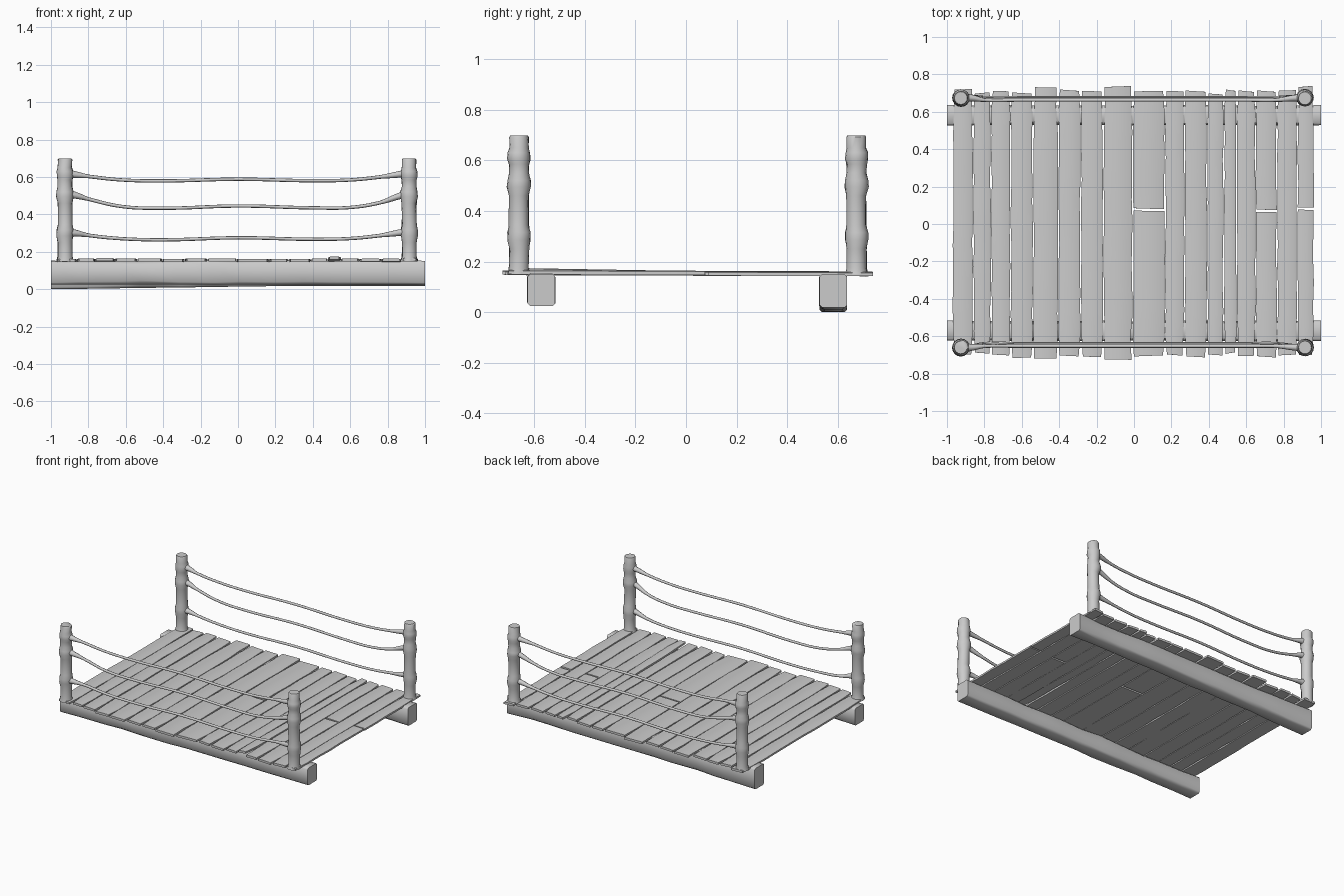
import bpy, math, random

if "Cube" in bpy.data.objects:
    bpy.data.objects.remove(bpy.data.objects["Cube"])

random.seed(4)


def add_mesh(name, verts, faces, angle=35):
    me = bpy.data.meshes.new(name)
    me.from_pydata(verts, [], faces)
    ob = bpy.data.objects.new(name, me)
    bpy.context.collection.objects.link(ob)
    bpy.ops.object.select_all(action='DESELECT')
    ob.select_set(True)
    bpy.context.view_layer.objects.active = ob
    bpy.ops.object.mode_set(mode='EDIT')
    bpy.ops.mesh.select_all(action='SELECT')
    bpy.ops.mesh.normals_make_consistent(inside=False)
    bpy.ops.object.mode_set(mode='OBJECT')
    bpy.ops.object.shade_smooth_by_angle(angle=math.radians(angle))
    return ob


def loft(name, rings, angle=35):
    """Skin equal-sized closed rings and cap both ends."""
    n = len(rings[0])
    verts = [p for r in rings for p in r]
    faces = [(i * n + k, i * n + (k + 1) % n, (i + 1) * n + (k + 1) % n, (i + 1) * n + k)
             for i in range(len(rings) - 1) for k in range(n)]
    faces += [tuple(range(n)), tuple(range(len(verts) - n, len(verts)))]
    return add_mesh(name, verts, faces, angle)


def jit(a):
    return random.uniform(-a, a)


# Support beams: rough-hewn timbers with worn edges
def beam(name, y0, y1, z_left, z_right):
    rings = []
    steps = 12
    for i in range(steps + 1):
        t = i / steps
        end = i in (0, steps)
        x = -1 + 2 * t + (0 if end else jit(0.03))
        z0 = z_left + (z_right - z_left) * min(1, t * 1.5)
        z1 = 0.151 + jit(0.003)
        c = 0.01 + (0 if end else random.uniform(0, 0.012))
        a, b = y0 + abs(jit(0.006)), y1 - abs(jit(0.006))
        rings.append([(x, a + c, z0), (x, b - c, z0), (x, b, z0 + c), (x, b, z1 - c),
                      (x, b - c, z1), (x, a + c, z1), (x, a, z1 - c), (x, a, z0 + c)])
    loft(name, rings, 50)


beam("front_beam", -0.628, -0.515, 0.025, 0.025)
beam("back_beam", 0.525, 0.637, 0.0, 0.018)


# Deck planks: uneven widths, ends and edges
def plank(name, x0, x1, y0, y1, lift=0.0):
    rings = []
    steps = max(3, round((y1 - y0) / 0.12))
    top = 0.162 + jit(0.002)
    for i in range(steps + 1):
        t = i / steps
        y = y0 + (y1 - y0) * t
        inset = 0.006 if abs(y) > 0.6 else 0.0
        a, b = x0 + inset + jit(0.003), x1 - inset + jit(0.003)
        z = top + lift * max(0, 1 - 2 * t) - 0.003 * y
        s = jit(0.004) if i in (0, steps) else 0
        rings.append([(a, y + s, z - 0.016), (b, y - s, z - 0.016), (b, y - s, z - 0.003),
                      (b - 0.006, y - s, z), (a + 0.006, y + s, z), (a, y + s, z - 0.003)])
    loft(name, rings)


edges = [-0.97, -0.86, -0.765, -0.66, -0.54, -0.405, -0.285, -0.165, -0.007,
         0.165, 0.27, 0.39, 0.48, 0.55, 0.65, 0.765, 0.873, 0.963]
backs = [0.72, 0.70, 0.71, 0.70, 0.73, 0.715, 0.71, 0.735, 0.71,
         0.71, 0.71, 0.695, 0.715, 0.71, 0.71, 0.715, 0.735]
fronts = [-0.695, -0.69, -0.70, -0.715, -0.72, -0.705, -0.71, -0.725, -0.705,
          -0.70, -0.71, -0.70, -0.69, -0.705, -0.71, -0.70, -0.70]
broken = {8: 0.076, 14: 0.07, 16: 0.082}
for i, (yf, yb) in enumerate(zip(fronts, backs)):
    x0, x1 = edges[i] + 0.003, edges[i + 1] - 0.003
    if i in broken:
        plank(f"plank_{i + 1}_front", x0, x1, yf, broken[i] - 0.006)
        plank(f"plank_{i + 1}_back", x0, x1, broken[i] + 0.006, yb)
    else:
        plank(f"plank_{i + 1}", x0, x1, yf, yb, 0.01 if i == 12 else 0)


# Posts: round, swollen where the ropes are tied
def post(name, x, y):
    profile = [(0.148, 0.046), (0.175, 0.039), (0.25, 0.039), (0.285, 0.045), (0.315, 0.045),
               (0.345, 0.039), (0.46, 0.039), (0.495, 0.047), (0.52, 0.046), (0.55, 0.039),
               (0.585, 0.04), (0.605, 0.045), (0.63, 0.044), (0.65, 0.038), (0.692, 0.038), (0.699, 0.034)]
    n = 16
    rings = []
    for z, r in profile:
        dx, dy = jit(0.002), jit(0.002)
        rings.append([(x + dx + r * math.cos(2 * math.pi * k / n),
                       y + dy + r * math.sin(2 * math.pi * k / n), z) for k in range(n)])
    loft(name, rings, 45)


# Ropes: sagging near the posts, thick at the ties
rope_x = [-0.91, -0.87, -0.8, -0.62, -0.4, 0.0, 0.4, 0.6, 0.76, 0.87, 0.905]
rope_r = [3.0, 2.0, 1.1, 1, 1, 1, 1, 1, 1.1, 2.0, 3.0]
rope_z = {"top": [0.616, 0.612, 0.603, 0.584, 0.579, 0.588, 0.58, 0.584, 0.6, 0.615, 0.62],
          "middle": [0.508, 0.502, 0.482, 0.442, 0.433, 0.445, 0.435, 0.437, 0.463, 0.5, 0.508],
          "bottom": [0.303, 0.3, 0.288, 0.27, 0.264, 0.275, 0.267, 0.271, 0.287, 0.303, 0.308]}


def rope(name, zs, y_end, y_mid):
    cu = bpy.data.curves.new(name, 'CURVE')
    cu.dimensions = '3D'
    cu.bevel_depth = 0.009
    cu.bevel_resolution = 2
    cu.resolution_u = 5
    cu.use_fill_caps = True
    sp = cu.splines.new('BEZIER')
    sp.bezier_points.add(len(rope_x) - 1)
    for p, x, z, r in zip(sp.bezier_points, rope_x, zs, rope_r):
        p.co = (x, y_end if abs(x) > 0.86 else y_mid, z)
        p.radius = r
        p.handle_left_type = p.handle_right_type = 'AUTO'
    bpy.context.collection.objects.link(bpy.data.objects.new(name, cu))


for side, y, ym in (("front", -0.66, -0.647), ("back", 0.674, 0.669)):
    post(f"{side}_left_post", -0.925, y)
    post(f"{side}_right_post", 0.915, y)
    for k, (level, zs) in enumerate(rope_z.items()):
        rope(f"{side}_{level}_rope", zs, y, ym + (k - 1) * 0.006)
